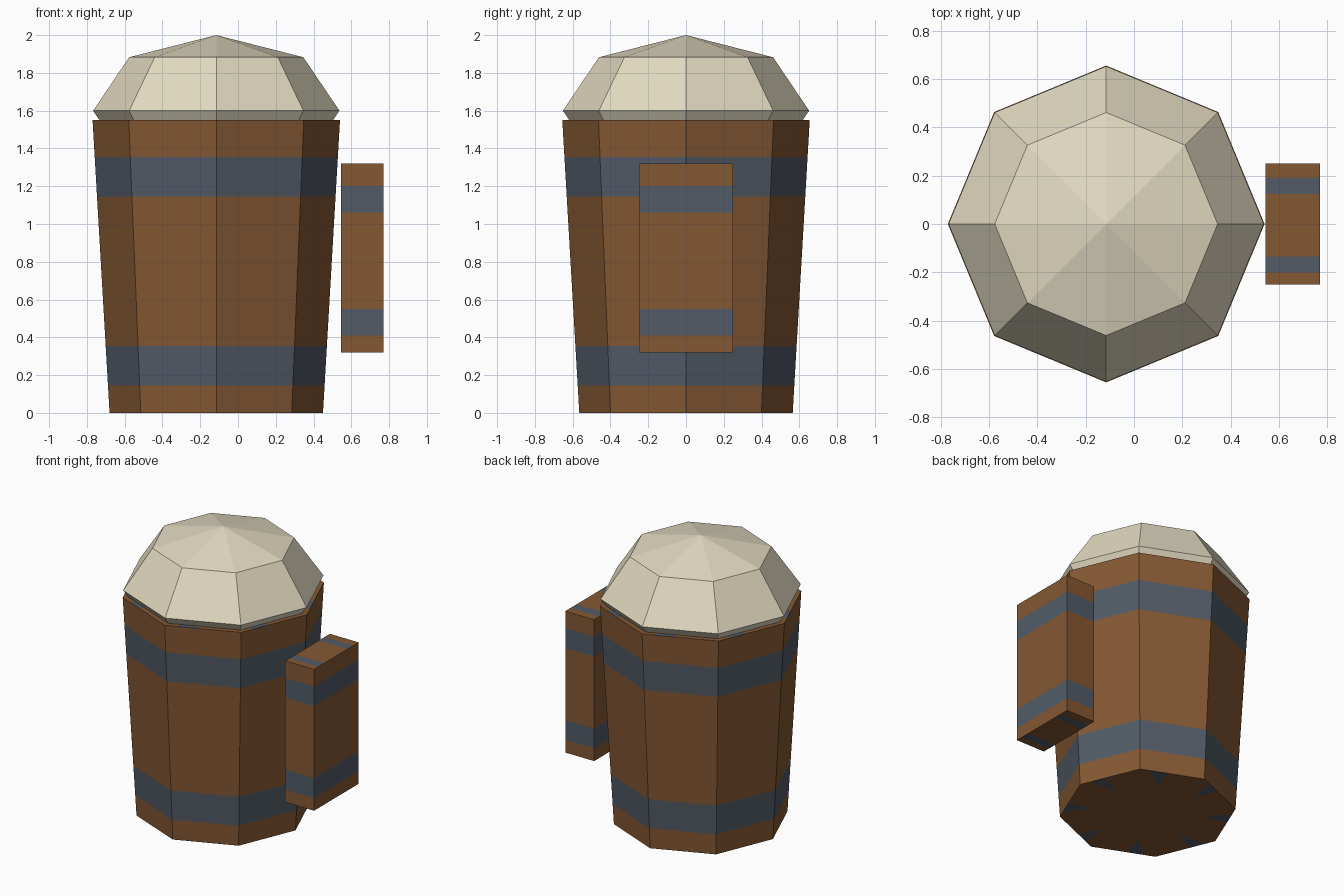
import bpy, bmesh
from math import sin, cos, tau
from mathutils import Vector, Matrix

if "Cube" in bpy.data.objects:
    bpy.data.objects.remove(bpy.data.objects["Cube"])


def material(name, color):
    m = bpy.data.materials.new(name)
    m.use_nodes = True
    m.diffuse_color = (*color, 1)
    m.node_tree.nodes["Principled BSDF"].inputs["Base Color"].default_value = (*color, 1)
    return m


WOOD = material("brown wood", (0.235, 0.098, 0.034))
IRON = material("grey iron", (0.085, 0.105, 0.135))
FOAM = material("cream foam", (0.76, 0.70, 0.53))


def finish(name, bm, mats):
    bmesh.ops.recalc_face_normals(bm, faces=bm.faces)
    mesh = bpy.data.meshes.new(name)
    bm.to_mesh(mesh)
    bm.free()
    for m in mats:
        mesh.materials.append(m)
    obj = bpy.data.objects.new(name, mesh)
    bpy.context.collection.objects.link(obj)
    return obj


SIDES = 8
CENTRE = -0.115
HEIGHT = 1.55


def rim_point(i, z):
    r = 0.565 + 0.09 * z / HEIGHT
    a = tau * i / SIDES
    return Vector((CENTRE + r * cos(a), r * sin(a), z))


# Tapered mug body, every second ring strip is an iron hoop
bm = bmesh.new()
rings = [[bm.verts.new(rim_point(i, z)) for i in range(SIDES)]
         for z in (0, 0.145, 0.355, 1.145, 1.355, HEIGHT)]
for k in range(len(rings) - 1):
    for i in range(SIDES):
        j = (i + 1) % SIDES
        f = bm.faces.new((rings[k][i], rings[k][j], rings[k + 1][j], rings[k + 1][i]))
        f.material_index = k % 2

# Flat caps, each wedge holding one iron petal that tapers inward
for ring in (rings[0], rings[-1]):
    hub_co = Vector((CENTRE, 0, ring[0].co.z))
    hub = bm.verts.new(hub_co)
    for i in range(SIDES):
        a, b = ring[i], ring[(i + 1) % SIDES]
        p = bm.verts.new(a.co.lerp(b.co, 0.16))
        q = bm.verts.new(a.co.lerp(b.co, 0.42))
        t = bm.verts.new(hub_co.lerp(a.co.lerp(b.co, 0.35), 0.66))
        bm.faces.new((a, p, t, hub))
        bm.faces.new((p, q, t)).material_index = 1
        bm.faces.new((q, b, hub, t))
finish("mug_body", bm, (WOOD, IRON))

# Faceted foam dome
bm = bmesh.new()
bmesh.ops.create_uvsphere(
    bm, u_segments=SIDES, v_segments=4, radius=1,
    matrix=Matrix.Translation((CENTRE, 0, 1.6)) @ Matrix.Diagonal((0.652, 0.652, 0.4, 1)))
finish("foam", bm, (FOAM,))

# Block handle, cut along the edges of its painted bands
bm = bmesh.new()
bmesh.ops.create_cube(
    bm, size=1,
    matrix=Matrix.Translation((0.657, 0, 0.82)) @ Matrix.Diagonal((0.226, 0.5, 1, 1)))
SIDE_BANDS = ((0.41, 0.55), (1.06, 1.2))
END_BANDS = ((-0.2, -0.135), (0.125, 0.19))
for axis, bands in ((2, SIDE_BANDS), (1, END_BANDS)):
    for cut in (c for band in bands for c in band):
        co, no = Vector(), Vector()
        co[axis], no[axis] = cut, 1
        bmesh.ops.bisect_plane(bm, geom=bm.verts[:] + bm.edges[:] + bm.faces[:],
                               plane_co=co, plane_no=no)
bm.normal_update()
for f in bm.faces:
    mid = f.calc_center_median()
    is_end = abs(f.normal.z) > 0.5
    pos, bands = (mid.y, END_BANDS) if is_end else (mid.z, SIDE_BANDS)
    f.material_index = int(any(lo < pos < hi for lo, hi in bands))
finish("handle", bm, (WOOD, IRON))
